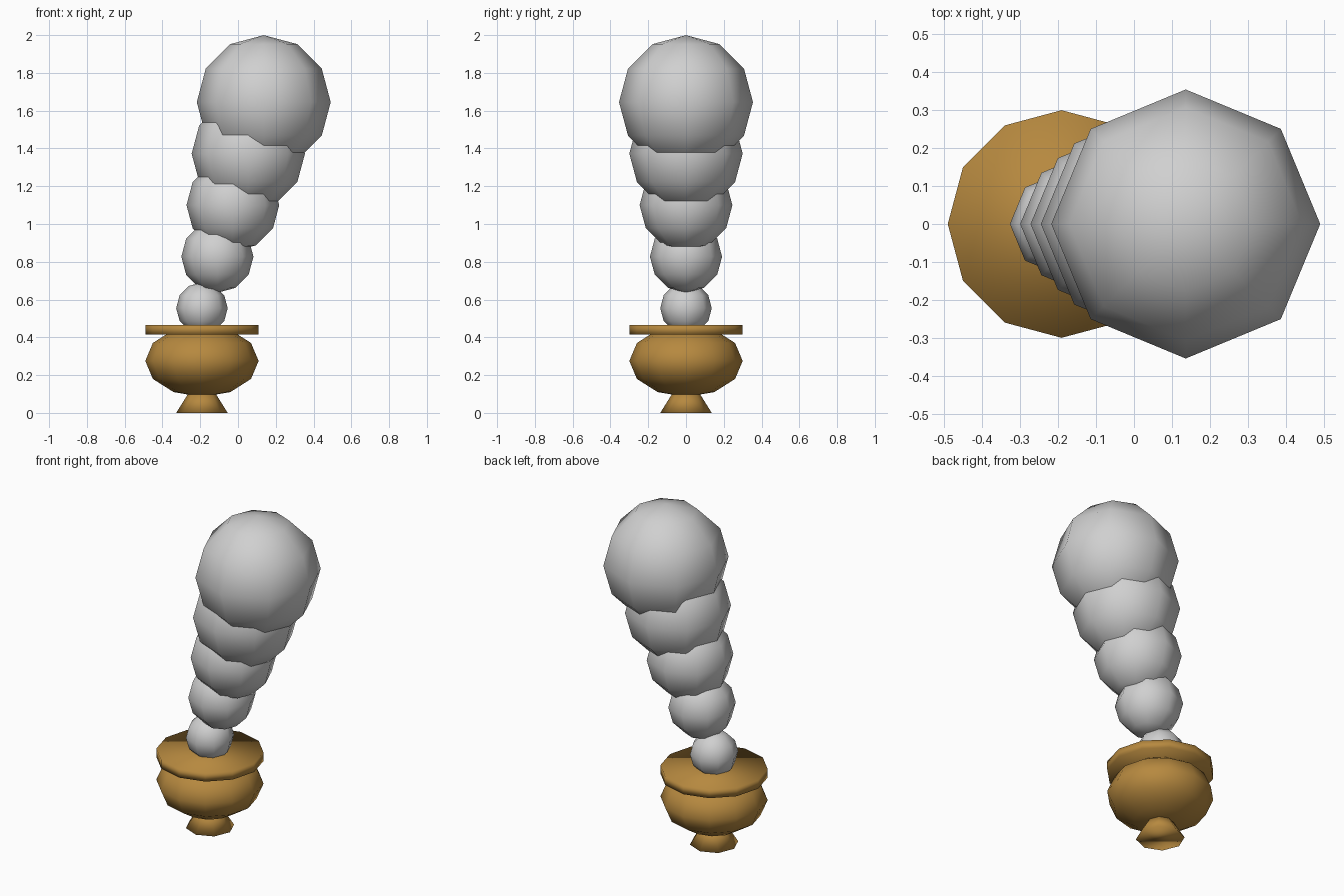
import bpy

cube = bpy.data.objects.get("Cube")
if cube:
    bpy.data.objects.remove(cube, do_unlink=True)

U = 0.2727          # design unit
AXIS = -0.7 * U     # x of the burner's axis


def material(name, rgb):
    mat = bpy.data.materials.new(name)
    mat.use_nodes = True
    color = (*rgb, 1.0)
    mat.diffuse_color = color
    mat.node_tree.nodes["Principled BSDF"].inputs["Base Color"].default_value = color
    return mat


def finish(name, mat):
    obj = bpy.context.object
    obj.name = name
    obj.data.name = name
    obj.data.materials.append(mat)
    bpy.ops.object.shade_smooth()
    return obj


def ball(name, mat, segments, radius, x, z, squash=1.0):
    bpy.ops.mesh.primitive_uv_sphere_add(
        segments=segments, ring_count=6, radius=radius, location=(x, 0, z))
    finish(name, mat).scale.z = squash


def frustum(name, mat, sides, r_bottom, r_top, z_low, z_high):
    bpy.ops.mesh.primitive_cone_add(
        vertices=sides, radius1=r_bottom, radius2=r_top, depth=z_high - z_low,
        location=(AXIS, 0, (z_low + z_high) / 2))
    finish(name, mat)


brass = material("brass", (0.47, 0.25, 0.05))
smoke = material("smoke_grey", (0.63, 0.63, 0.63))

# Burner: flared foot, squashed bowl, flat rim plate
frustum("foot", brass, 8, 0.5 * U, 0.25 * U, 0, 0.4 * U)
ball("bowl", brass, 12, 1.1 * U, AXIS, 0.275, 0.635)
frustum("rim_plate", brass, 12, 1.1 * U, 1.1 * U, 0.414, 0.466)

# Smoke puffs growing and drifting to the left as they rise
for i in range(5):
    ball(f"smoke_puff_{i + 1}", smoke, 8, (0.5 + 0.2 * i) * U,
         AXIS + 0.3 * i * U, (2.033 + i) * U)
